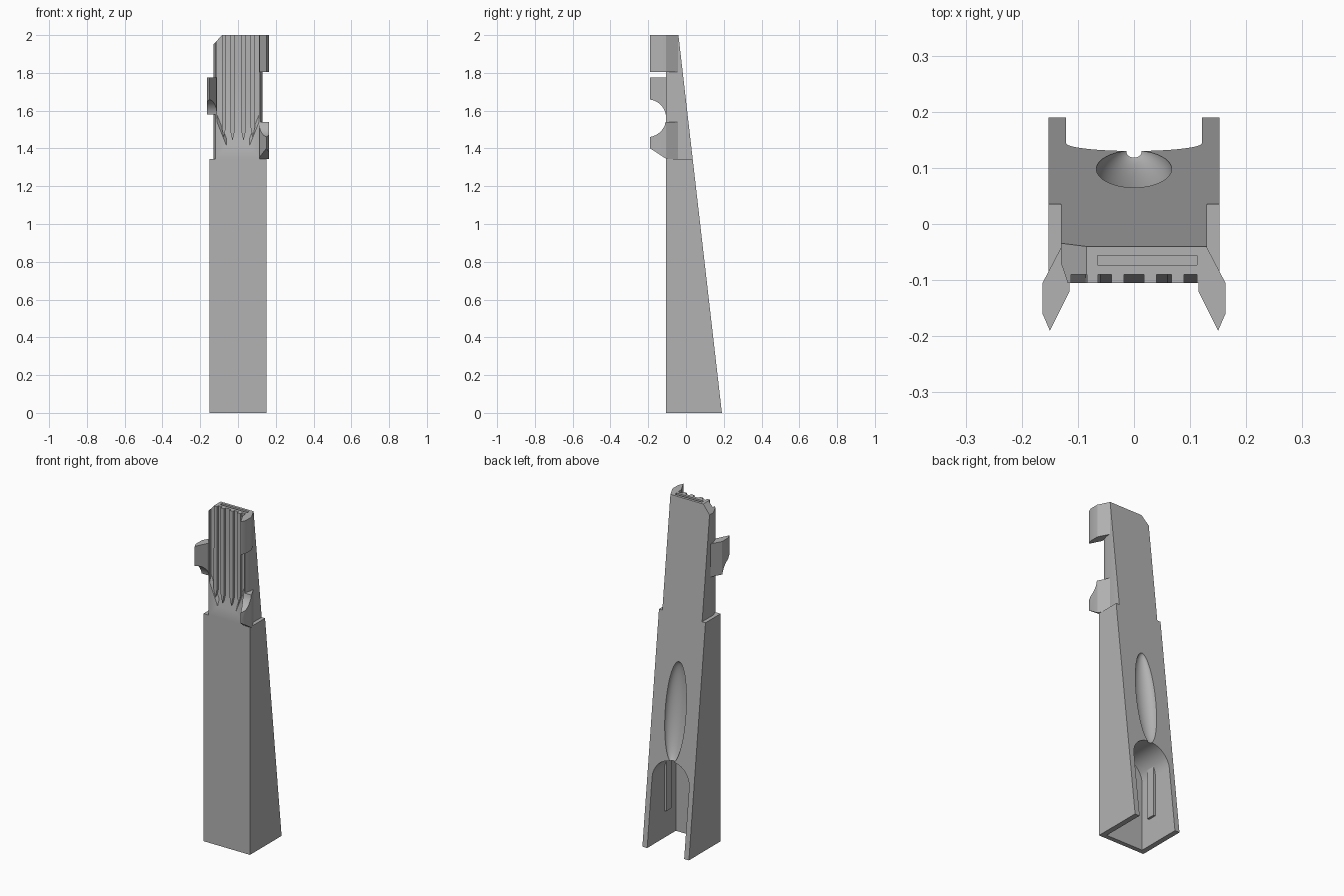
import bpy, bmesh, math
from mathutils import Vector, Matrix

cube = bpy.data.objects.get("Cube")
if cube:
    bpy.data.objects.remove(cube, do_unlink=True)

grey = bpy.data.materials.new("mid grey")
grey.use_nodes = True
colour = (0.45, 0.45, 0.45, 1)
grey.diffuse_color = colour
grey.node_tree.nodes["Principled BSDF"].inputs["Base Color"].default_value = colour


def make(name, bm):
    bmesh.ops.recalc_face_normals(bm, faces=bm.faces)
    mesh = bpy.data.meshes.new(name)
    bm.to_mesh(mesh)
    bm.free()
    mesh.materials.append(grey)
    ob = bpy.data.objects.new(name, mesh)
    bpy.context.collection.objects.link(ob)
    return ob


def prism(name, pts, axis, a, b, lift=0):
    """Extrude a 2D outline along an axis; lift raises the far end."""
    def place(p, t):
        v = list(p)
        v.insert("xyz".index(axis), t)
        return Vector(v)
    bm = bmesh.new()
    near = [bm.verts.new(place(p, a)) for p in pts]
    far = [bm.verts.new(place(p, b) + Vector((0, 0, lift))) for p in pts]
    bm.faces.new(near)
    bm.faces.new(far[::-1])
    n = len(pts)
    for i in range(n):
        j = (i + 1) % n
        bm.faces.new((near[i], near[j], far[j], far[i]))
    return make(name, bm)


def box(name, x0, x1, y0, y1, z0, z1):
    return prism(name, [(x0, y0), (x1, y0), (x1, y1), (x0, y1)], "z", z0, z1)


def arc(cx, cy, r, start, end, n):
    steps = [math.radians(start + (end - start) * i / n) for i in range(n + 1)]
    return [(cx + r * math.cos(t), cy + r * math.sin(t)) for t in steps]


def cut(ob, cutter):
    cutter.hide_render = True
    mod = ob.modifiers.new("cut", "BOOLEAN")
    mod.operation = "DIFFERENCE"
    mod.solver = "EXACT"
    mod.object = cutter
    deps = bpy.context.evaluated_depsgraph_get()
    mesh = bpy.data.meshes.new_from_object(ob.evaluated_get(deps))
    ob.modifiers.clear()
    ob.data = mesh
    bpy.data.objects.remove(cutter, do_unlink=True)


def smooth(ob):
    bpy.ops.object.select_all(action="DESELECT")
    ob.select_set(True)
    bpy.context.view_layer.objects.active = ob
    bpy.ops.object.shade_smooth_by_angle(angle=math.radians(25))


FRONT, STEP = -0.105, 1.345

# Wedge body with a narrower upper section
body = prism("body", [(FRONT, 0), (0.19, 0), (-0.04, 2), (FRONT, 2)], "x", -0.152, 0.152)
side = [(0.13, 0.3), (0.2, 0.3), (0.2, -0.2), (0.118, -0.2), (0.118, FRONT), (0.13, -0.07)]
for s in (1, -1):
    cut(body, prism("side_cutter", [(s * x, y) for x, y in side], "z", STEP, 2.1))

# Clipped top corner
cut(body, prism("corner_cutter", [(-0.14, 1.94), (-0.14, 2.1), (-0.085, 2.1), (-0.085, 2), (-0.13, 1.95)],
                "y", -0.3, 0.3))

# Recessed front panel with a ramped, tapered lower end
panel = [(-0.06, 1.4), (0.06, 1.4), (0.112, 1.53), (0.112, 2.1), (-0.112, 2.1), (-0.112, 1.53)]
cut(body, prism("panel_cutter", panel, "y", -0.11, -0.09, 0.05))

# Thin slot in the top
cut(body, box("slot_cutter", -0.065, 0.112, -0.073, -0.056, 1.5, 2.1))

# Arched pocket in the back, open at the bottom
arch = [(-0.121, -0.1), (0.121, -0.1)] + arc(0, 0.4, 0.121, 0, 180, 32)
cut(body, prism("pocket_cutter", arch, "y", -0.078, 0.4))

# Long finger scoop on the sloping back
bm = bmesh.new()
bmesh.ops.create_uvsphere(bm, u_segments=48, v_segments=32, radius=1)
slope = math.atan(0.115)
bmesh.ops.transform(bm, verts=bm.verts, matrix=Matrix.Translation((0, 0.098, 0.8))
                    @ Matrix.Rotation(slope, 4, "X") @ Matrix.Diagonal((0.067, 0.05, 0.288, 1)))
cut(body, make("scoop_cutter", bm))
smooth(body)

# Pointed ribs on the front panel
for i, x in enumerate((-0.075, -0.029, 0.029, 0.078)):
    w = 0.011
    tip = 1.44 if abs(x) < 0.05 else 1.46
    outline = [(x - w, 2), (x - w, tip + 0.05), (x, tip), (x + w, tip + 0.05), (x + w, 2)]
    if x < -0.05:
        outline[0] = (x - w + 0.002, 2)
    prism(f"panel_rib_{i + 1}", outline, "y", FRONT, -0.088)

# Hooked clips on both sides, with a round notch between them
hook = [(0.129, -0.04), (0.163, FRONT), (0.163, -0.16), (0.15, -0.19), (0.115, -0.12), (0.115, -0.085)]
for name, s, z0, z1 in (("upper_left_clip", 1, 1.805, 2),
                        ("lower_left_clip", 1, STEP, 1.54),
                        ("right_clip", -1, 1.58, 1.775)):
    clip = prism(name, [(s * x, y) for x, y in hook], "z", z0, z1)
    if z0 < 1.7:
        cut(clip, prism("notch_cutter", arc(-0.205, 1.56, 0.1, 0, 345, 47)[:47], "x", -0.3, 0.3))
    if z0 == STEP:
        cut(clip, prism("bevel_cutter", [(FRONT, STEP), (-0.22, 1.42), (-0.22, 1.3), (FRONT, 1.3)],
                        "x", -0.3, 0.3))
    smooth(clip)

# Upright guide ribs on the inner pocket walls
for name, s in (("left_guide_rib", 1), ("right_guide_rib", -1)):
    x0, x1 = sorted((s * 0.108, s * 0.125))
    box(name, x0, x1, -0.02, 0.03, 0.16, 0.46)
